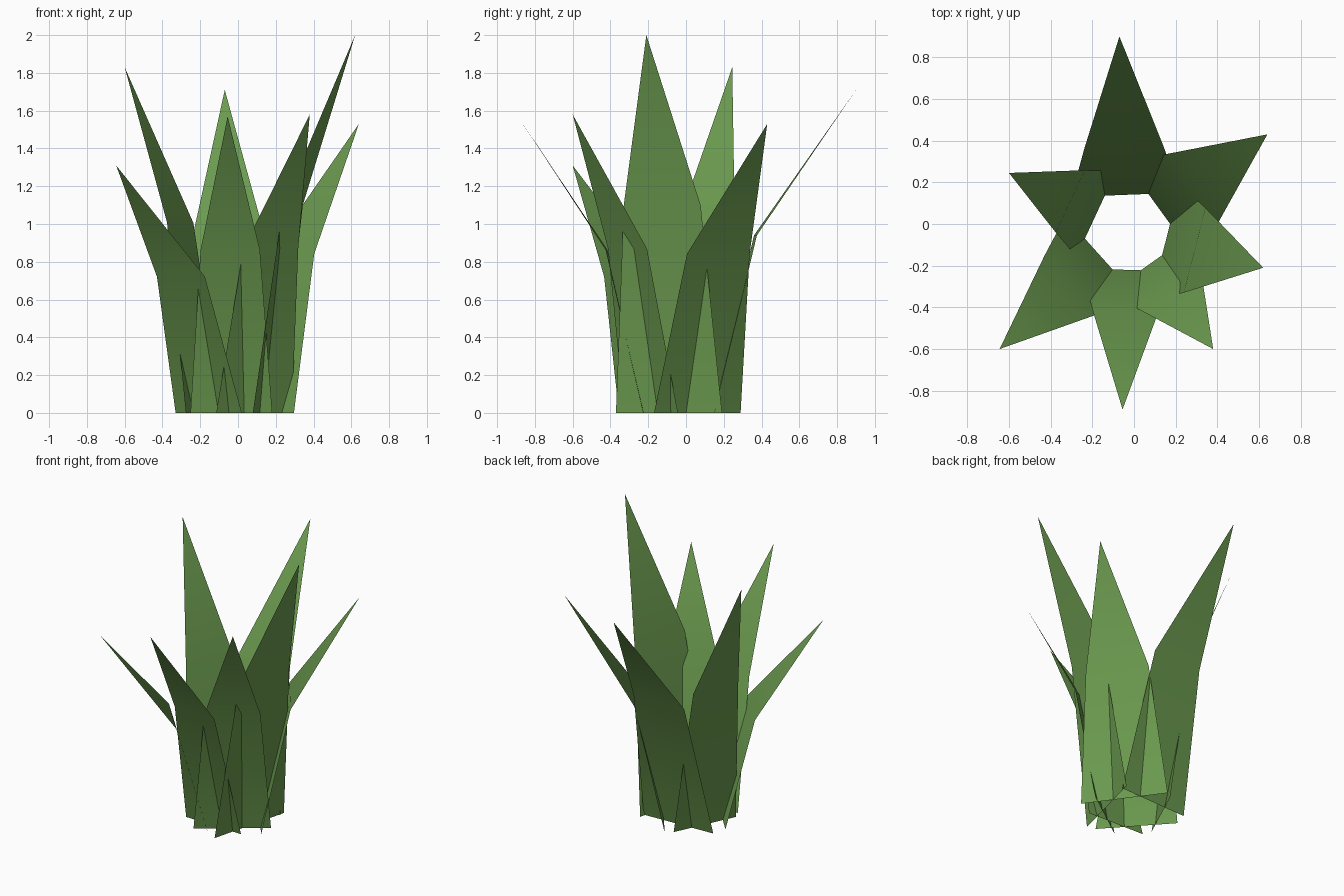
import bpy
import bmesh
from mathutils import Vector

cube = bpy.data.objects.get("Cube")
if cube:
    bpy.data.objects.remove(cube, do_unlink=True)

BEND_HEIGHT = 0.55     # share of the blade height where it bends
BEND_REACH = 0.3       # share of the outward lean reached at the bend
BASE_FLARE = 1.38      # base width compared with the width at the bend


def make_material(name, colour):
    mat = bpy.data.materials.new(name)
    mat.use_nodes = True
    mat.diffuse_color = colour
    mat.node_tree.nodes["Principled BSDF"].inputs["Base Color"].default_value = colour
    return mat


def make_blade(name, root, tip, half_width, material):
    """Thin pointed leaf: a tapering lower panel and a triangular tip."""
    root = Vector((*root, 0))
    tip = Vector(tip)
    lean = Vector((tip.x, tip.y, 0)) - root
    side = Vector((0, 0, 1)).cross(lean.normalized())
    bend = root + lean * BEND_REACH
    bend.z = tip.z * BEND_HEIGHT

    bm = bmesh.new()
    wide = side * half_width * BASE_FLARE
    narrow = side * half_width
    base_l, base_r = bm.verts.new(root - wide), bm.verts.new(root + wide)
    mid_l, mid_r = bm.verts.new(bend - narrow), bm.verts.new(bend + narrow)
    point = bm.verts.new(tip)
    bm.faces.new((base_l, base_r, mid_r, mid_l))
    bm.faces.new((mid_l, mid_r, point))
    for face in bm.faces:
        face.smooth = True

    mesh = bpy.data.meshes.new(name)
    bm.to_mesh(mesh)
    bm.free()
    mesh.materials.append(material)
    obj = bpy.data.objects.new(name, mesh)
    bpy.context.collection.objects.link(obj)
    return obj


leaf_green = make_material("leaf_green", (0.15, 0.33, 0.08, 1))

# Ring of blades: name, root centre, tip, half width at the bend
blades = [
    ("blade_back", (-0.04, 0.14), (-0.07, 0.90, 1.71), 0.19),
    ("blade_back_left", (0.13, 0.06), (0.64, 0.43, 1.53), 0.205),
    ("blade_left", (0.15, -0.09), (0.62, -0.21, 2.0), 0.21),
    ("blade_front_left", (0.085, -0.185), (0.38, -0.60, 1.58), 0.178),
    ("blade_front", (-0.035, -0.22), (-0.055, -0.89, 1.57), 0.157),
    ("blade_front_right", (-0.155, -0.16), (-0.645, -0.60, 1.31), 0.19),
    ("blade_right", (-0.18, 0.05), (-0.60, 0.245, 1.83), 0.165),
]
for name, root, tip, half_width in blades:
    make_blade(name, root, tip, half_width, leaf_green)
